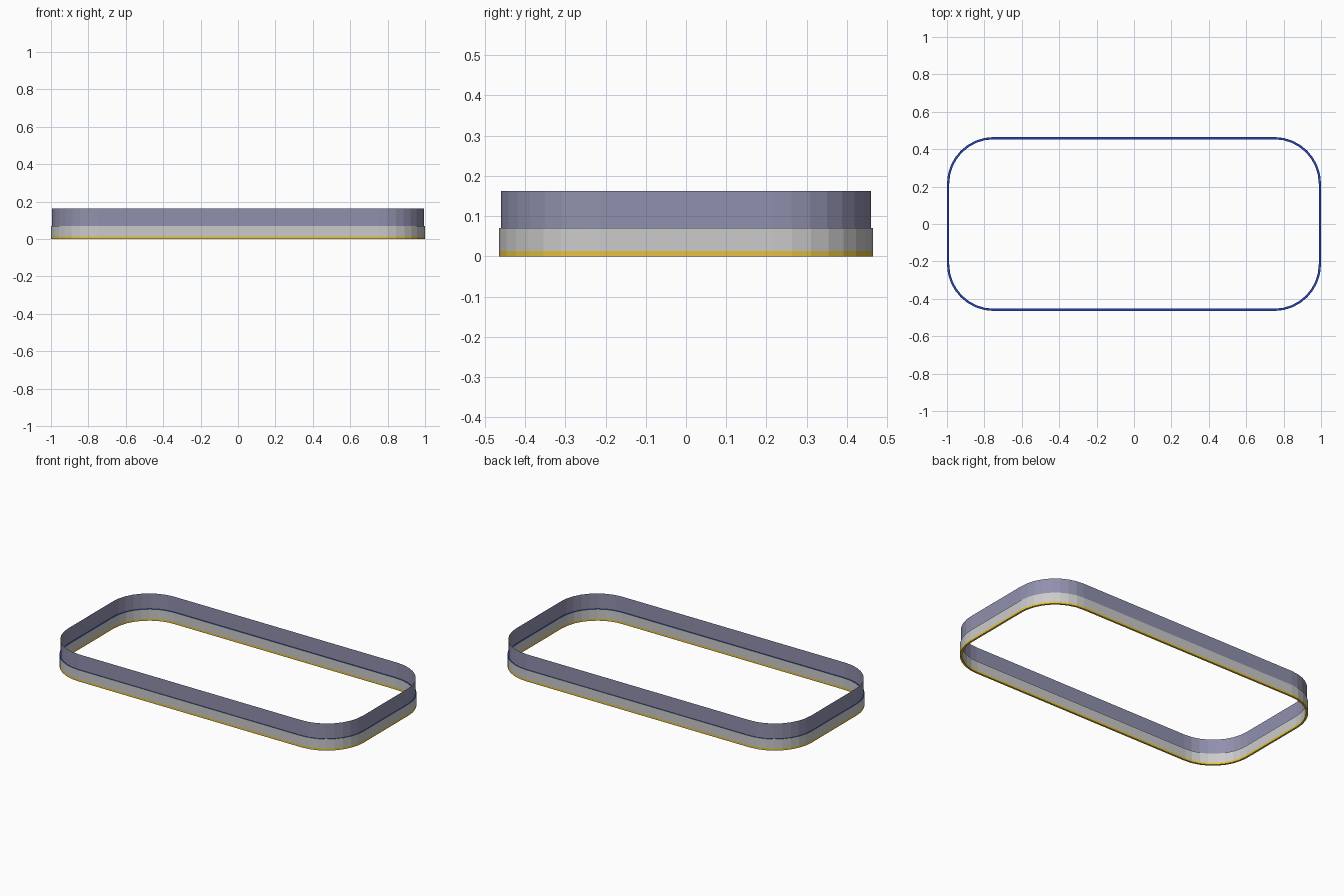
import bpy, bmesh
from math import sin, cos, pi

if "Cube" in bpy.data.objects:
    bpy.data.objects.remove(bpy.data.objects["Cube"])

HALF_X, HALF_Y, RADIUS, STEPS = 1.0, 0.465, 0.25, 8


def material(name, rgb):
    m = bpy.data.materials.new(name)
    m.diffuse_color = (*rgb, 1)
    m.use_nodes = True
    m.node_tree.nodes["Principled BSDF"].inputs["Base Color"].default_value = m.diffuse_color
    return m


def outline(inset):
    """Rounded rectangle, counter-clockwise, moved inwards by inset."""
    r, pts = RADIUS - inset, []
    corners = [(1, 1), (-1, 1), (-1, -1), (1, -1)]
    for q, (sx, sy) in enumerate(corners):
        for i in range(STEPS + 1):
            a = (q + i / STEPS) * pi / 2
            pts.append((sx * (HALF_X - RADIUS) + r * cos(a),
                        sy * (HALF_Y - RADIUS) + r * sin(a)))
    return pts


def sweep(name, profile, mats, slots, closed=False):
    """Carry an (inset, z) profile round the outline; one slot per side."""
    bm = bmesh.new()
    rings = [[bm.verts.new((x, y, z)) for x, y in outline(d)] for d, z in profile]
    for k, slot in enumerate(slots):
        a, b = rings[k], rings[(k + 1) % len(rings)]
        for i in range(len(a)):
            j = (i + 1) % len(a)
            bm.faces.new((a[i], a[j], b[j], b[i])).material_index = slot
    if closed:
        bmesh.ops.recalc_face_normals(bm, faces=bm.faces)
    me = bpy.data.meshes.new(name)
    bm.to_mesh(me)
    bm.free()
    for m in mats:
        me.materials.append(m)
    ob = bpy.data.objects.new(name, me)
    bpy.context.collection.objects.link(ob)
    return ob


grey = material("grey", (0.8, 0.8, 0.8))
gold = material("gold", (0.8, 0.55, 0.05))
blue = material("blue", (0.02, 0.06, 0.45))
slate = material("slate", (0.28, 0.28, 0.42))

# Base ring: gold foot, grey walls, blue ledge on top
T = 0.012
sweep("base_ring",
      [(0, 0), (0, 0.013), (0, 0.07), (T, 0.07), (T, 0.013), (T, 0)],
      [gold, grey, blue], [0, 1, 2, 1, 0, 0], closed=True)

# Thin upright wall standing on the middle of the ledge
sweep("upper_wall", [(0.005, 0.07), (0.005, 0.163)], [slate], [0])
